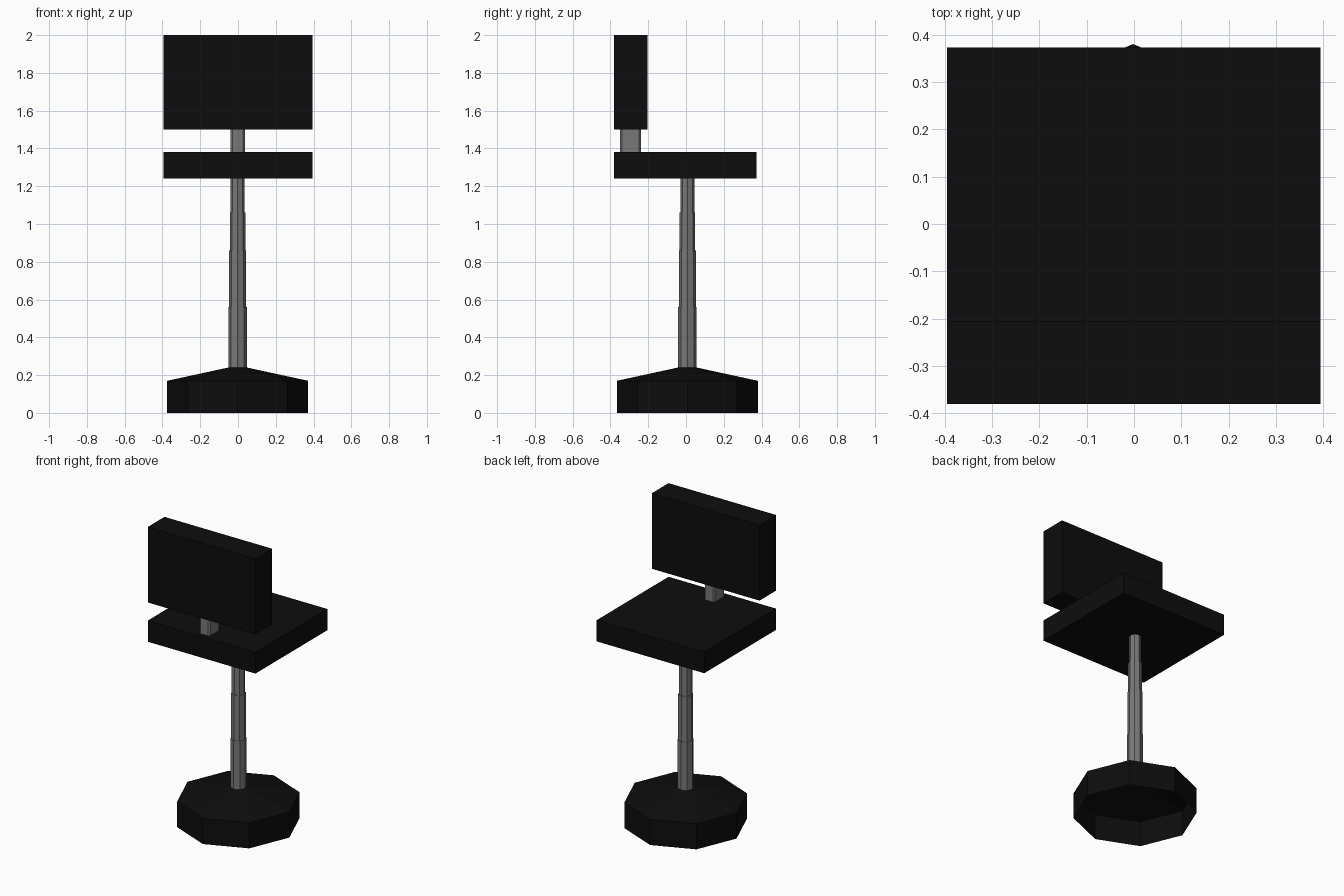
import bpy, bmesh
from math import cos, sin, pi

cube = bpy.data.objects.get("Cube")
if cube:
    bpy.data.objects.remove(cube)


def material(name, value):
    mat = bpy.data.materials.new(name)
    mat.use_nodes = True
    color = (value, value, value, 1)
    mat.diffuse_color = color
    bsdf = next(n for n in mat.node_tree.nodes if n.type == 'BSDF_PRINCIPLED')
    bsdf.inputs["Base Color"].default_value = color
    return mat


black = material("black padding", 0.004)
steel = material("grey steel", 0.19)


def finish(name, bm, mat):
    bmesh.ops.recalc_face_normals(bm, faces=bm.faces)
    mesh = bpy.data.meshes.new(name)
    bm.to_mesh(mesh)
    bm.free()
    mesh.materials.append(mat)
    obj = bpy.data.objects.new(name, mesh)
    bpy.context.collection.objects.link(obj)
    return obj


def box(name, lo, hi, mat, chamfer=0):
    bm = bmesh.new()
    bmesh.ops.create_cube(bm, size=1)
    for v in bm.verts:
        v.co = [a + (b - a) * (c + 0.5) for a, b, c in zip(lo, hi, v.co)]
    if chamfer:
        upright = [e for e in bm.edges
                   if abs(e.verts[0].co.z - e.verts[1].co.z) > 0.01]
        bmesh.ops.bevel(bm, geom=upright, offset=chamfer, segments=1,
                        affect='EDGES')
    return finish(name, bm, mat)


def lathe(name, profile, mat, sides=8, cx=-0.002, cy=0.007):
    """Open octagonal shell through (radius, height) points."""
    bm = bmesh.new()
    rings = [[bm.verts.new((cx + r * cos(2 * pi * i / sides),
                            cy + r * sin(2 * pi * i / sides), z))
              for i in range(sides)] for r, z in profile]
    for a, b in zip(rings, rings[1:]):
        for i in range(sides):
            j = (i + 1) % sides
            bm.faces.new((a[i], a[j], b[j], b[i]))
    bm.faces.new(rings[-1])
    return finish(name, bm, mat)


# Hollow base with sloping top
lathe("base", [(0.373, 0), (0.373, 0.17), (0.05, 0.24)], black)

# Telescoping column, each stage narrower than the one below
lathe("column", [(0.049, 0.235), (0.049, 0.56), (0.045, 0.56), (0.045, 0.86),
                 (0.041, 0.86), (0.041, 1.06), (0.037, 1.06), (0.037, 1.24)],
      steel)

# Seat, backrest and the post that joins them
box("seat", (-0.395, -0.38, 1.24), (0.394, 0.373, 1.38), black)
box("backrest", (-0.395, -0.38, 1.5), (0.394, -0.205, 2), black)
box("backrest_post", (-0.04, -0.35, 1.37), (0.036, -0.238, 1.51), steel, 0.01)
